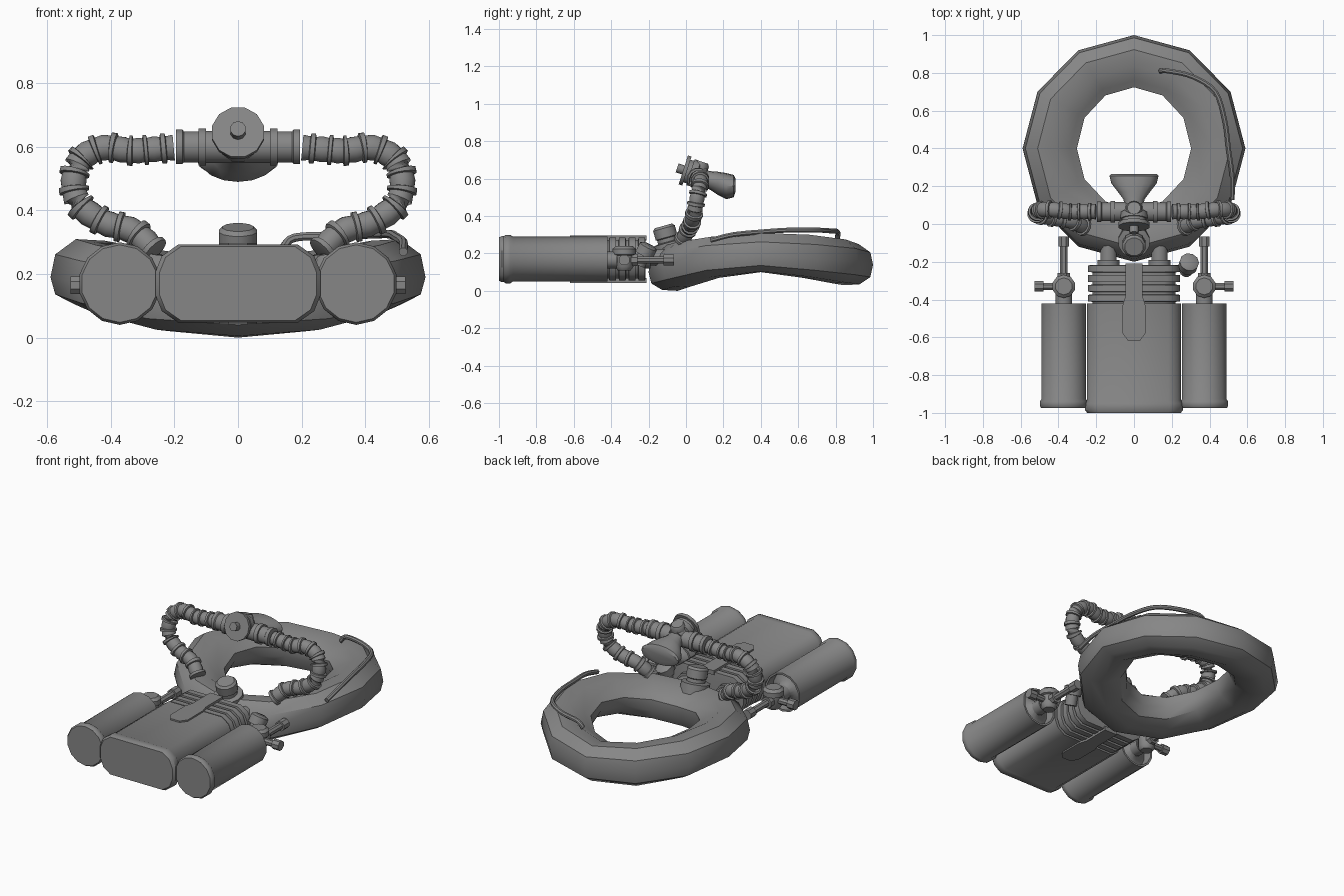
import bpy, bmesh
from math import sin, cos, pi, radians
from mathutils import Vector as V

if "Cube" in bpy.data.objects:
    bpy.data.objects.remove(bpy.data.objects["Cube"])

grey = bpy.data.materials.new("dark_grey")
grey.use_nodes = True
grey.diffuse_color = (0.24, 0.24, 0.24, 1)
grey.node_tree.nodes["Principled BSDF"].inputs["Base Color"].default_value = grey.diffuse_color


def loft(name, rings, closed=False):
    """Skin a list of equally long point rings; cap the ends unless closed."""
    bm = bmesh.new()
    rows = [[bm.verts.new(p) for p in ring] for ring in rings]
    n = len(rows[0])
    for i in range(len(rows) if closed else len(rows) - 1):
        a, b = rows[i], rows[(i + 1) % len(rows)]
        for j in range(n):
            k = (j + 1) % n
            bm.faces.new((a[j], a[k], b[k], b[j]))
    if not closed:
        bm.faces.new(rows[0][::-1])
        bm.faces.new(rows[-1])
    bmesh.ops.recalc_face_normals(bm, faces=bm.faces)
    mesh = bpy.data.meshes.new(name)
    bm.to_mesh(mesh)
    bm.free()
    mesh.materials.append(grey)
    mesh.shade_smooth()
    mesh.set_sharp_from_angle(angle=radians(38))
    obj = bpy.data.objects.new(name, mesh)
    bpy.context.collection.objects.link(obj)
    return obj


def circle(center, axis, r, n, turn=0.5):
    axis = V(axis).normalized()
    ref = V((0, 0, 1)) if abs(axis.z) < 0.9 else V((0, 1, 0))
    u = axis.cross(ref).normalized()
    w = u.cross(axis)
    return [V(center) + r * (u * cos(2 * pi * (i + turn) / n) + w * sin(2 * pi * (i + turn) / n))
            for i in range(n)]


def lathe(name, origin, axis, profile, n=12):
    """Turn (distance, radius) pairs around an axis."""
    d = V(axis).normalized()
    return loft(name, [circle(V(origin) + d * t, d, r, n) for t, r in profile])


def spline(points, t):
    """Smooth curve through points, t from 0 to 1."""
    p = [V(q) for q in points]
    p = [2 * p[0] - p[1]] + p + [2 * p[-1] - p[-2]]
    s = t * (len(p) - 3)
    i = min(int(s), len(p) - 4)
    f = s - i
    a, b, c, d = p[i:i + 4]
    return 0.5 * (2 * b + (c - a) * f + (2 * a - 5 * b + 4 * c - d) * f * f
                  + (3 * b - a - 3 * c + d) * f ** 3)


def sweep(name, points, steps, n=10):
    """Tube along a spline; steps are (t, radius)."""
    rings = []
    for t, r in steps:
        lo, hi = max(0, t - 0.01), min(1, t + 0.01)
        rings.append(circle(spline(points, t), spline(points, hi) - spline(points, lo), r, n))
    return loft(name, rings)


# Inflatable collar: twelve cross-sections, each with its own top, middle and bottom height
heights = [(0.24, 0.10, 0.0), (0.26, 0.12, 0.02), (0.29, 0.17, 0.07), (0.31, 0.19, 0.10),
           (0.30, 0.17, 0.07), (0.275, 0.155, 0.04), (0.25, 0.14, 0.03)]
sections = []
for i in range(12):
    a = -pi / 2 + i * pi / 6
    top, mid, bot = heights[min(i, 12 - i)]
    shape = [(1, mid), (0.94, mid + 0.6 * (top - mid)), (0.68, top), (0.32, top - 0.005),
             (0, top - 0.05), (-0.15, top - 0.07), (-0.15, mid), (-0.02, bot + 0.04),
             (0.35, bot), (0.7, bot + 0.005), (0.94, bot + 0.4 * (mid - bot))]
    ring = []
    for u, z in shape:
        ring.append(V((cos(a) * (0.34 + 0.25 * u), 0.4 + sin(a) * (0.36 + 0.24 * u), z)))
    sections.append(ring)
loft("inflatable_collar", sections, closed=True)

# Thin inflation tube lying on the collar
tube_path = [(0.14, 0.81, 0.28), (0.18, 0.81, 0.315), (0.31, 0.78, 0.32), (0.43, 0.7, 0.325),
             (0.48, 0.55, 0.325), (0.5, 0.4, 0.315), (0.52, 0.25, 0.30), (0.52, 0.13, 0.27)]
sweep("inflation_tube", tube_path, [(i / 28, 0.014) for i in range(29)], 8)


# Central pack with a rounded box section
def pack_ring(y, s):
    quarter = [(0.255, 0.035), (0.235, 0.085), (0.185, 0.12)]
    right = [(x, -z) for x, z in quarter[::-1]] + quarter
    loop = right + [(-x, -z) for x, z in right]
    return [V((x * s, y, 0.17 + z * s)) for x, z in loop]


loft("central_pack", [pack_ring(y, s) for y, s in
     [(-1, 0.97), (-0.985, 1.02), (-0.95, 1.02), (-0.935, 0.98), (-0.42, 0.98), (-0.42, 0.9)]])

# Ribbed neck behind the pack
neck = []
for i in range(4):
    y = -0.42 + i * 0.052
    neck += [(y, 0.86), (y + 0.008, 0.86), (y + 0.01, 0.95), (y + 0.045, 0.95), (y + 0.047, 0.86)]
loft("ribbed_neck", [pack_ring(y, s) for y, s in neck])

# Flat straps over and under the neck
for name, z0, z1 in [("upper_strap", 0.27, 0.297), ("lower_strap", 0.043, 0.07)]:
    outline = [(0.045, -0.21), (0.045, -0.38), (0.06, -0.43), (0.06, -0.58), (0.03, -0.62)]
    outline += [(-x, y) for x, y in outline[::-1]]
    loft(name, [[V((x, y, z)) for x, y in outline] for z in (z0, z1)])

for side, s in (("left", 1), ("right", -1)):
    x = 0.372 * s
    # Side cylinder with flared base and recessed rear end
    lathe(side + "_cylinder", (x, -0.975, 0.17), (0, 1, 0),
          [(0, 0.122), (0.012, 0.13), (0.035, 0.13), (0.05, 0.12), (0.555, 0.12), (0.555, 0.108),
           (0.5, 0.104), (0.515, 0.06), (0.55, 0.035), (0.59, 0.035)], 14)
    # Valve body, cross stem and hand wheel
    lathe(side + "_valve_body", (x, -0.33, 0.11), (0, 0, 1),
          [(0, 0.035), (0.02, 0.05), (0.08, 0.05), (0.085, 0.062), (0.115, 0.062), (0.13, 0.045)], 10)
    lathe(side + "_valve_neck", (x, -0.43, 0.165), (0, 1, 0),
          [(0, 0.045), (0.06, 0.045), (0.06, 0.035), (0.1, 0.035)], 10)
    lathe(side + "_hand_wheel", (x, -0.33, 0.165), (s, 0, 0),
          [(0, 0.02), (0.108, 0.02), (0.108, 0.03), (0.155, 0.03)], 8)
    # Feed pipe running to the collar
    lathe(side + "_feed_pipe", (x, -0.33, 0.165), (0, 1, 0),
          [(0, 0.035), (0.07, 0.035), (0.07, 0.021), (0.21, 0.021), (0.21, 0.031), (0.265, 0.031)], 8)
    # Connector between neck and collar
    lathe(side + "_neck_connector", (0.135 * s, -0.23, 0.18), (0, 1, 0),
          [(0, 0.06), (0.04, 0.06), (0.04, 0.045), (0.13, 0.045)], 10)
    # Corrugated breathing hose
    path = [(0.26, -0.02, 0.27), (0.33, 0.015, 0.335), (0.42, 0.03, 0.362), (0.5, 0.045, 0.42),
            (0.517, 0.06, 0.5), (0.49, 0.075, 0.565), (0.42, 0.075, 0.598), (0.34, 0.065, 0.588),
            (0.27, 0.065, 0.592), (0.18, 0.065, 0.6)]
    steps = []
    for i in range(13):
        steps += [((i + f) / 13, r) for f, r in
                  [(0, 0.039), (0.04, 0.049), (0.26, 0.049), (0.3, 0.039), (0.65, 0.042)]]
    sweep(side + "_breathing_hose", [(px * s, py, pz) for px, py, pz in path], steps, 12)
    # Stepped fitting joining hose and regulator
    lathe(side + "_regulator_arm", (0, 0.065, 0.6), (s, 0, 0),
          [(0, 0.052), (0.1, 0.052), (0.1, 0.06), (0.125, 0.06), (0.125, 0.05), (0.17, 0.05),
           (0.175, 0.056), (0.195, 0.056)], 12)

# Regulator drum and purge button, tilted upward
drum_axis = V((0, -1, 0.32)).normalized()
lathe("regulator_drum", V((0, 0.1, 0.61)), drum_axis,
      [(0, 0.05), (0.04, 0.06), (0.045, 0.075), (0.08, 0.075), (0.08, 0.066),
       (0.1, 0.066), (0.1, 0.084), (0.12, 0.084)], 12)
lathe("purge_button", V((0, 0.1, 0.61)) + drum_axis * 0.12, drum_axis, [(0, 0.025), (0.035, 0.025)], 10)
lathe("regulator_top_cap", (0, 0.06, 0.62), (0, 0.35, 1), [(0, 0.045), (0.06, 0.045), (0.075, 0.035)], 10)

# Flared mouthpiece
mouth = []
for y, z, rx, rz in [(0.08, 0.605, 0.05, 0.045), (0.13, 0.59, 0.055, 0.05), (0.17, 0.575, 0.085, 0.062),
                     (0.215, 0.56, 0.12, 0.07), (0.255, 0.56, 0.13, 0.06), (0.265, 0.565, 0.12, 0.035)]:
    mouth.append([V((rx * cos(k * pi / 8), y, z + rz * sin(k * pi / 8))) for k in range(16)])
loft("mouthpiece", mouth)

# Tilted canister on the collar front, and the small relief valve beside it
lathe("collar_canister", (0, -0.08, 0.2), (0, -0.28, 1),
      [(0, 0.085), (0.06, 0.085), (0.065, 0.055), (0.085, 0.055), (0.09, 0.062), (0.14, 0.062), (0.153, 0.05)], 12)
lathe("relief_valve", (0.275, -0.25, 0.14), (0.15, 0.4, 0.8),
      [(0, 0.035), (0.06, 0.035), (0.06, 0.052), (0.11, 0.052), (0.12, 0.035)], 10)
